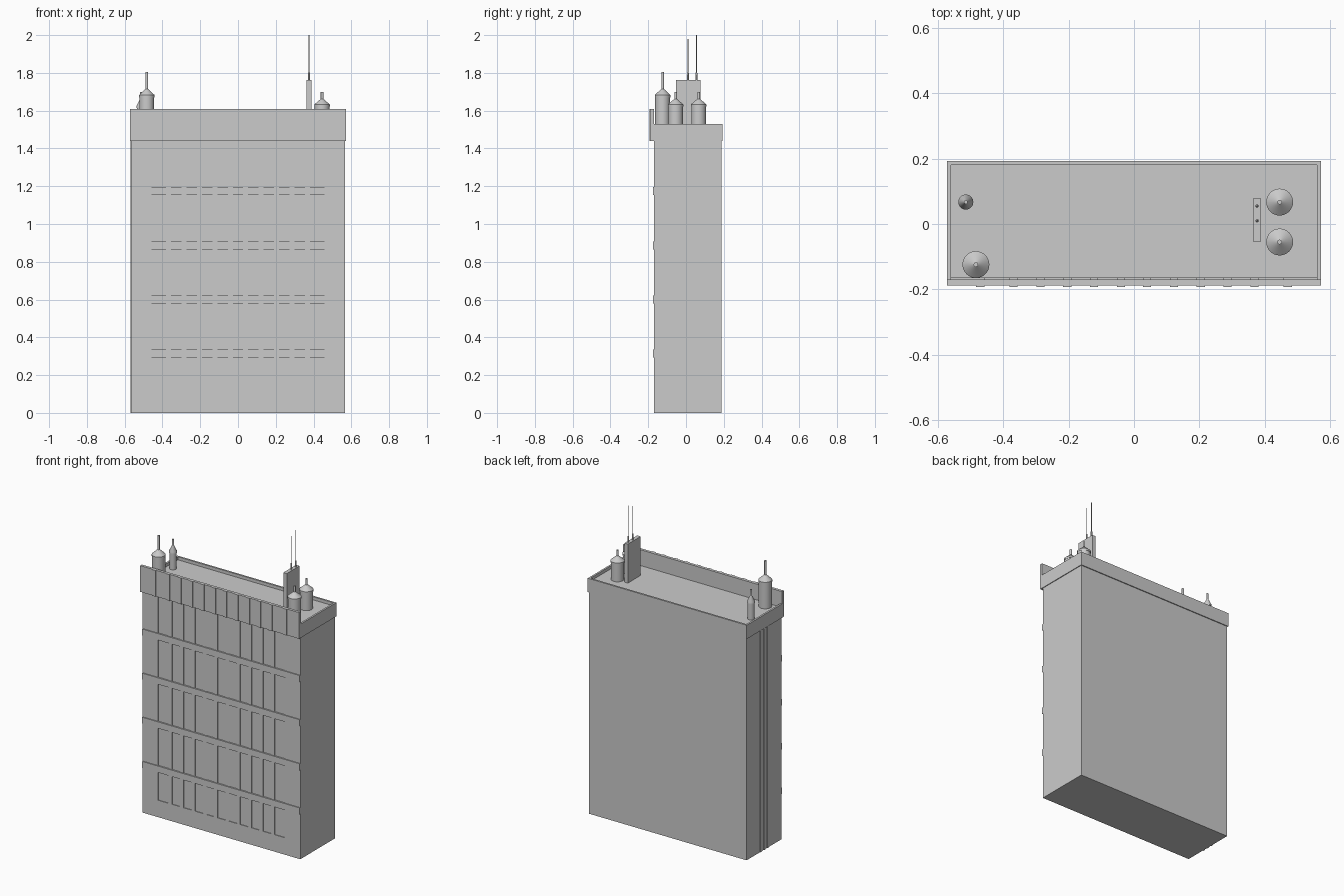
import bpy, bmesh, math
from mathutils import Matrix

if "Cube" in bpy.data.objects:
    bpy.data.objects.remove(bpy.data.objects["Cube"])


def make_object(name, bm):
    mesh = bpy.data.meshes.new(name)
    bm.to_mesh(mesh)
    bm.free()
    ob = bpy.data.objects.new(name, mesh)
    bpy.context.collection.objects.link(ob)
    return ob


def boxes(name, spans):
    """One object from boxes given as (x0, x1, y0, y1, z0, z1)."""
    bm = bmesh.new()
    for x0, x1, y0, y1, z0, z1 in spans:
        m = Matrix.Translation(((x0 + x1) / 2, (y0 + y1) / 2, (z0 + z1) / 2))
        m = m @ Matrix.Diagonal((x1 - x0, y1 - y0, z1 - z0, 1))
        bmesh.ops.create_cube(bm, size=1, matrix=m)
    return make_object(name, bm)


def lathe(name, x, y, profile, sides=32):
    """Revolve an (r, z) profile that starts and ends on the axis."""
    bm = bmesh.new()
    verts = [bm.verts.new((r, 0, z)) for r, z in profile]
    edges = [bm.edges.new(pair) for pair in zip(verts, verts[1:])]
    bmesh.ops.spin(bm, geom=verts + edges, cent=(0, 0, 0), axis=(0, 0, 1),
                   angle=2 * math.pi, steps=sides)
    bmesh.ops.remove_doubles(bm, verts=bm.verts, dist=1e-5)
    bmesh.ops.recalc_face_normals(bm, faces=bm.faces)
    ob = make_object(name, bm)
    ob.location = (x, y, 0)
    bpy.ops.object.select_all(action='DESELECT')
    ob.select_set(True)
    bpy.context.view_layer.objects.active = ob
    bpy.ops.object.shade_smooth_by_angle(angle=math.radians(35))
    return ob


HX, FRONT, BACK = 0.566, -0.169, 0.187   # tower walls
EAVE, ROOF, RIM, TOP = 1.44, 1.51, 1.53, 1.61
columns = [s * x for x in (0.04, 0.122, 0.204, 0.286, 0.368) for s in (-1, 1)]

# Main tower block, with the window plane slightly behind the facade
boxes("tower_body", [(-HX, HX, FRONT + 0.004, BACK, 0, ROOF)])

# Facade: plinth, corner piers and pilasters framing the window bays
facade = [(-HX, HX, FRONT, FRONT + 0.006, 0, 0.11)]
for s in (-1, 1):
    a, b = sorted((s * 0.457, s * HX))
    facade.append((a, b, FRONT, FRONT + 0.006, 0.11, EAVE))
facade += [(x - 0.0125, x + 0.0125, FRONT, FRONT + 0.006, 0.11, EAVE) for x in columns]
boxes("facade_pilasters", facade)

# Horizontal ledges between the storeys
boxes("facade_ledges", [(-HX, HX, FRONT - 0.006, FRONT + 0.006, z, z + 0.042)
                        for z in (0.293, 0.580, 0.866, 1.153)])

# Narrow vertical ribs on the left wall
boxes("side_ribs", [(-HX - 0.004, -HX + 0.002, y - 0.008, y + 0.008, 0, EAVE)
                    for y in (0.042, 0.006, -0.03)])

# Roof rim on sides and back
boxes("roof_rim", [
    (-0.571, -0.559, -0.175, 0.193, EAVE, RIM),
    (0.559, 0.571, -0.175, 0.193, EAVE, RIM),
    (-0.571, 0.571, 0.181, 0.193, EAVE, RIM),
])

# Tall front parapet with fins
boxes("front_parapet", [(-0.571, 0.571, -0.188, -0.170, EAVE, TOP)])
boxes("parapet_fins", [(x - 0.0125, x + 0.0125, -0.193, -0.186, EAVE, TOP)
                       for x in columns + [-0.47, 0.47]])


def tank(name, x, y, r, shoulder, apex, tip, pole):
    """Cylinder with an overhanging cone cap and a vent pipe."""
    lathe(name, x, y, [(0, ROOF), (r - 0.002, ROOF), (r - 0.002, shoulder - 0.012),
                       (r, shoulder - 0.012), (r, shoulder), (pole, apex),
                       (pole, tip), (0, tip)])


# Rooftop tanks
tank("front_left_tank", -0.483, -0.124, 0.041, 1.683, 1.715, 1.806, 0.007)
tank("back_left_tank", -0.514, 0.067, 0.023, 1.625, 1.66, 1.70, 0.006)
tank("right_tank_back", 0.445, 0.067, 0.041, 1.633, 1.662, 1.70, 0.007)
tank("right_tank_front", 0.445, -0.055, 0.041, 1.633, 1.662, 1.70, 0.007)

# Thin service slab carrying two antennas
boxes("service_slab", [(0.363, 0.388, -0.053, 0.078, ROOF, 1.763)])
for name, y, tip in (("antenna_front", 0.010, 1.98), ("antenna_back", 0.055, 2.0)):
    lathe(name, 0.376, y, [(0, 1.75), (0.005, 1.75), (0.005, 1.80),
                           (0.002, 1.805), (0.002, tip), (0, tip)], 12)
